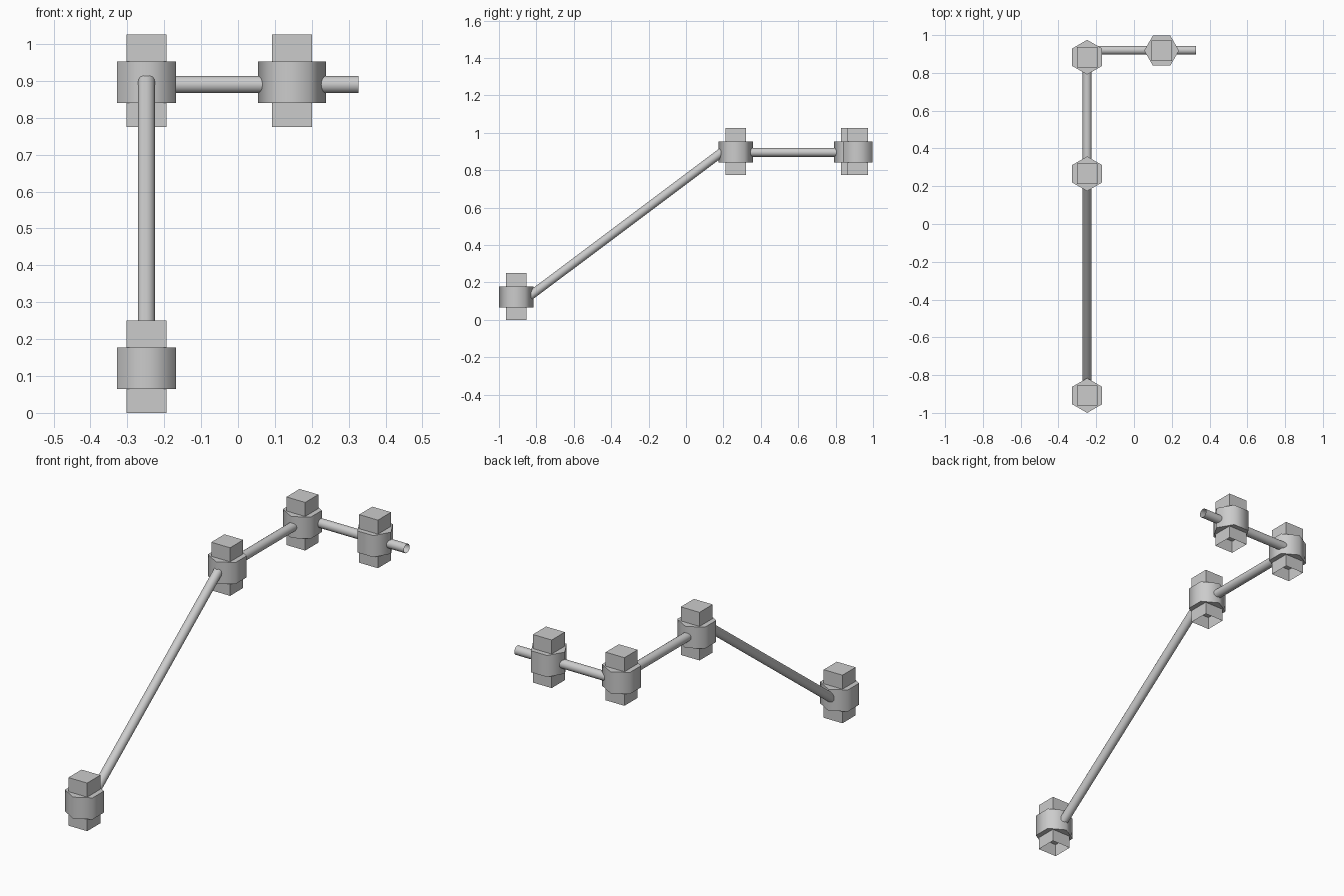
import bpy, bmesh
from math import pi, radians
from mathutils import Vector, Matrix

if "Cube" in bpy.data.objects:
    bpy.data.objects.remove(bpy.data.objects["Cube"])


def finish(bm, name, smooth):
    bm.normal_update()
    for f in bm.faces:
        f.smooth = smooth
    for e in bm.edges:
        if len(e.link_faces) == 2 and e.calc_face_angle(0) > radians(70):
            e.smooth = False
    me = bpy.data.meshes.new(name)
    bm.to_mesh(me)
    bm.free()
    ob = bpy.data.objects.new(name, me)
    bpy.context.collection.objects.link(ob)
    return ob


def post(name, x, y, base):
    # square box post, open underneath
    bm = bmesh.new()
    m = Matrix.Translation((x, y, base + 0.125)) @ Matrix.Diagonal((0.108, 0.108, 0.25, 1))
    bmesh.ops.create_cube(bm, size=1, matrix=m)
    bm.normal_update()
    under = [f for f in bm.faces if f.normal.z < -0.9]
    bmesh.ops.delete(bm, geom=under, context='FACES_ONLY')
    finish(bm, name, False)


def collar(name, x, y, base, turn):
    # closed six-sided band around the post
    bm = bmesh.new()
    m = Matrix.Translation((x, y, base + 0.121)) @ Matrix.Rotation(turn, 4, 'Z')
    bmesh.ops.create_cone(bm, cap_ends=True, segments=6, radius1=0.092,
                          radius2=0.092, depth=0.112, matrix=m)
    finish(bm, name, True)


def rod(name, a, b, r=0.0235):
    # open round tube between two points
    a, b = Vector(a), Vector(b)
    d = b - a
    bm = bmesh.new()
    m = Matrix.Translation((a + b) / 2) @ d.to_track_quat('Z', 'Y').to_matrix().to_4x4()
    bmesh.ops.create_cone(bm, cap_ends=False, segments=16, radius1=r,
                          radius2=r, depth=d.length, matrix=m)
    finish(bm, name, True)


# posts with collars: x, y, base height, collar turn (0 puts corners along y)
X = -0.248
stations = [
    ("bottom", X, -0.908, 0.0, 0),
    ("stair_top", X, 0.266, 0.775, 0),
    ("corner", X, 0.883, 0.775, 0),
    ("end", 0.146, 0.918, 0.775, pi / 6),
]
for label, x, y, z, turn in stations:
    post(label + "_post", x, y, z)
    collar(label + "_collar", x, y, z, turn)

# handrail tubes
rod("sloped_rail", (X, -0.86, 0.108), (X, 0.21, 0.91))
rod("landing_rail", (X, 0.266, 0.895), (X, 0.86, 0.895))
rod("end_rail", (-0.22, 0.92, 0.89), (0.327, 0.92, 0.89))
